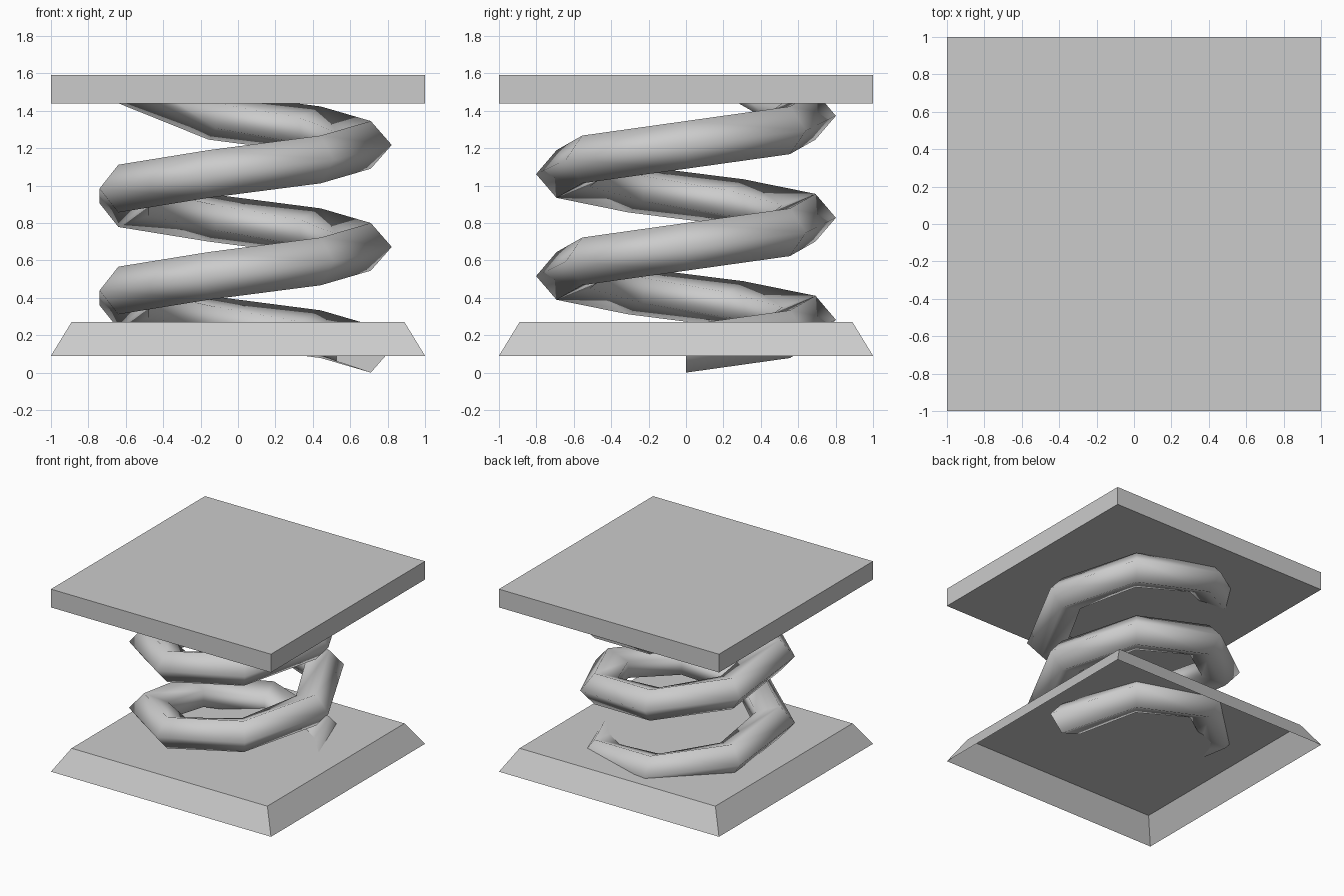
import bpy
from math import sin, cos, pi

if "Cube" in bpy.data.objects:
    bpy.data.objects.remove(bpy.data.objects["Cube"])


def make_object(name, verts, faces):
    mesh = bpy.data.meshes.new(name)
    mesh.from_pydata(verts, [], faces)
    mesh.update()
    obj = bpy.data.objects.new(name, mesh)
    bpy.context.collection.objects.link(obj)
    return obj


def plate(name, z0, z1, half_bottom, half_top, closed_below):
    verts = [(sx * h, sy * h, z)
             for h, z in ((half_bottom, z0), (half_top, z1))
             for sx, sy in ((-1, -1), (1, -1), (1, 1), (-1, 1))]
    faces = [(i, (i + 1) % 4, (i + 1) % 4 + 4, i + 4) for i in range(4)]
    faces.append((4, 5, 6, 7))
    if closed_below:
        faces.append((3, 2, 1, 0))
    return make_object(name, verts, faces)


# Square plates: the base has sloped sides and is open underneath
plate("top_plate", 1.44, 1.59, 1.0, 1.0, True)
plate("base_plate", 0.09, 0.27, 1.0, 0.89, False)

# Coil spring: five-sided section (radius, height) swept in seven steps per turn
section = [(0.71, 0.0), (0.822, 0.127), (0.71, 0.255), (0.527, 0.195), (0.527, 0.06)]
steps, pitch, last = 7, 0.545, 17
n = len(section)
verts, faces = [], []
for k in range(last + 1):
    a = 2 * pi * k / steps
    for r, h in section:
        z = h + pitch * k / steps
        if k == last:               # end of the wire turns up into the top plate
            z = 1.44 + h * 0.5
        verts.append((r * cos(a), r * sin(a), z))
for k in range(last):
    for j in range(n):
        i, m = k * n + j, k * n + (j + 1) % n
        faces.append((i, i + n, m + n, m)[::-1])
faces.append(tuple(range(n)))       # flat cut at the lower end
spring = make_object("coil_spring", verts, faces)
for p in spring.data.polygons:
    p.use_smooth = len(p.vertices) == 4
